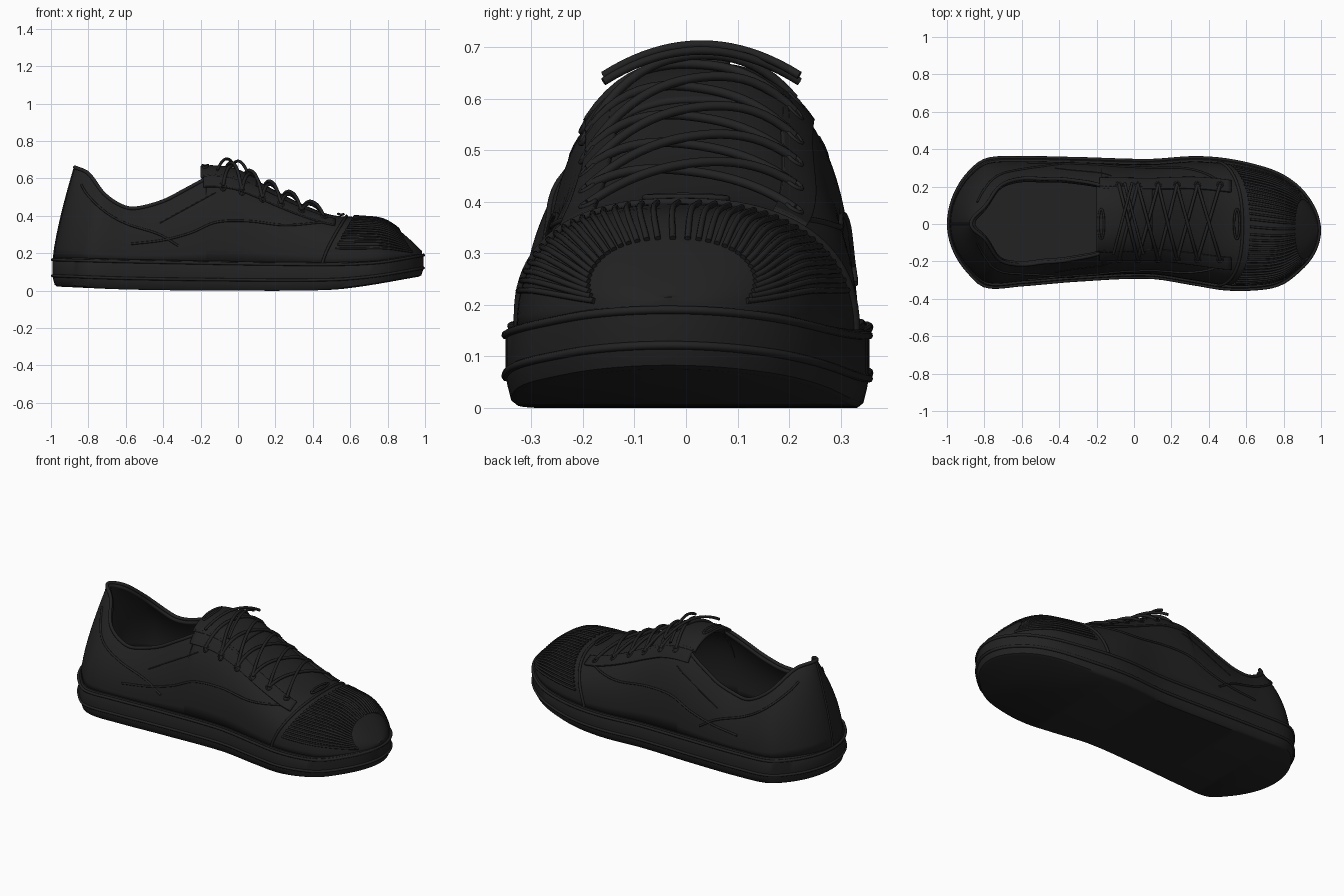
import bpy, bmesh
from math import pi, sin, cos, acos, asin, radians
from mathutils import Vector

if "Cube" in bpy.data.objects:
    bpy.data.objects.remove(bpy.data.objects["Cube"])

black = bpy.data.materials.new("matte black")
black.use_nodes = True
COL = (0.016, 0.016, 0.016, 1)
black.diffuse_color = COL
black.node_tree.nodes["Principled BSDF"].inputs["Base Color"].default_value = COL


def curve_fn(keys):
    """Smooth interpolation through (position, value) pairs."""
    keys = sorted(keys)
    n = len(keys)

    def slope(i):
        a, b = keys[max(i - 1, 0)], keys[min(i + 1, n - 1)]
        return (b[1] - a[1]) / (b[0] - a[0])

    def f(x):
        x = min(max(x, keys[0][0]), keys[-1][0])
        i = 0
        while i < n - 2 and x > keys[i + 1][0]:
            i += 1
        (x0, y0), (x1, y1) = keys[i], keys[i + 1]
        d = x1 - x0
        t = (x - x0) / d
        return ((1 + 2 * t) * (1 - t) ** 2 * y0 + t * (1 - t) ** 2 * d * slope(i)
                + t * t * (3 - 2 * t) * y1 + t * t * (t - 1) * d * slope(i + 1))
    return f


# Plan outline: x, left edge, right edge
PLAN = [(-1, 0, 0), (-.97, .15, -.14), (-.9, .265, -.25), (-.8, .345, -.335), (-.6, .357, -.327),
        (-.3, .352, -.302), (.08, .342, -.287), (.32, .357, -.322), (.5, .345, -.35),
        (.7, .3, -.345), (.8, .26, -.318), (.89, .195, -.25), (.95, .12, -.185), (1, -.035, -.035)]
left_t = curve_fn([(acos(x), l) for x, l, r in PLAN])
right_t = curve_fn([(acos(x), r) for x, l, r in PLAN])
sole_low = curve_fn([(-1, .022), (-.6, .006), (0, 0), (.5, .004), (.7, .025), (1, .075)])
sole_top = curve_fn([(-1, .178), (-.5, .166), (.4, .152), (.75, .16), (1, .2)])
ridge = curve_fn([(-1, .7), (-.8, .655), (-.6, .605), (-.4, .625), (-.17, .66), (-.02, .645), (.1, .59),
                  (.2, .535), (.35, .46), (.5, .405), (.65, .393), (.76, .382), (.82, .355), (.88, .308),
                  (.94, .255), (.98, .215)])
collar = curve_fn([(-.985, .66), (-.9, .625), (-.78, .52), (-.66, .455), (-.57, .44),
                   (-.4, .48), (-.28, .54), (-.17, .6)])
POW, LEN, WID, MOUTH = 2.5, .985, .935, -.17


def lean(x):
    """Forward tilt of the heel walls."""
    t = min(max((-.3 - x) / .67, 0), 1)
    return .235 * t * t * (3 - 2 * t)


def pinch(x):
    """Narrowing of the walls towards the collar."""
    return min(max(1.2 * (MOUTH - x), 0), .4)


def section(x):
    """Centre, half width, base and height of the upper at x."""
    t = acos(min(max(x / LEN, -1), 1))
    l, r = left_t(t) * WID, right_t(t) * WID
    zb = sole_top(x) - .01
    return (l + r) / 2, (l - r) / 2, zb, max(ridge(x) - zb, .02)


def surf(x, a, off=0):
    """Point on the upper; a runs from the right (0) over the top to the left (pi)."""
    c, w, zb, h = section(x)
    ca, sa = cos(a), max(sin(a), 0)
    u = sa ** (2 / POW)
    v = -abs(ca) ** (2 / POW) * (1 if ca > 0 else -1) * (1 - pinch(x) * u * u)
    nrm = Vector((0, -ca * h, sa * w + 1e-5)).normalized() * off
    return Vector((x + lean(x) * u ** 1.3 * h, c + w * v, zb + h * u)) + nrm


def side_point(x, z, side, off=.002):
    x0 = x - lean(x) * (z - .17)
    c, w, zb, h = section(x0)
    a = asin(min(max((z - zb) / h, 0), 1) ** (POW / 2))
    return surf(x0, a if side < 0 else pi - a, off)


def top_point(x, y, lift):
    c, w, zb, h = section(x)
    v = min(abs((y - c) / w), 1)
    return Vector((x, y, zb + h * (1 - v ** POW) ** (1 / POW) + lift))


def finish(ob, name, angle=40):
    ob.name = ob.data.name = name
    ob.data.materials.clear()
    ob.data.materials.append(black)
    bpy.ops.object.select_all(action='DESELECT')
    ob.select_set(True)
    bpy.context.view_layer.objects.active = ob
    bpy.ops.object.shade_smooth_by_angle(angle=radians(angle))
    return ob


def grid(name, rows, skip=lambda i, j: False, thick=0, closed=False, solid=False):
    bm = bmesh.new()
    vs = [[bm.verts.new(p) for p in row] for row in rows]
    m = len(rows[0])
    for i in range(len(rows) - 1):
        for j in range(m if closed else m - 1):
            if not skip(i, j):
                k = (j + 1) % m
                bm.faces.new((vs[i][j], vs[i + 1][j], vs[i + 1][k], vs[i][k]))
    if solid:  # cap both ends with strips running across the shoe
        for ring in (vs[0], vs[-1]):
            for j in range(m // 2):
                q = list(dict.fromkeys((ring[j], ring[j + 1], ring[(m - j - 1) % m], ring[(m - j) % m])))
                if len(q) > 2:
                    bm.faces.new(q)
    bmesh.ops.remove_doubles(bm, verts=bm.verts, dist=.0002)
    if solid:
        bmesh.ops.recalc_face_normals(bm, faces=bm.faces)
    me = bpy.data.meshes.new(name)
    bm.to_mesh(me)
    bm.free()
    ob = bpy.data.objects.new(name, me)
    bpy.context.collection.objects.link(ob)
    if thick:
        mod = ob.modifiers.new("thickness", 'SOLIDIFY')
        mod.thickness, mod.offset = thick, -1
    return finish(ob, name)


def tube(name, pts, radius, closed=False):
    cu = bpy.data.curves.new(name, 'CURVE')
    cu.dimensions = '3D'
    cu.bevel_depth, cu.bevel_resolution, cu.use_fill_caps = radius, 2, True
    sp = cu.splines.new('POLY')
    sp.points.add(len(pts) - 1)
    for p, q in zip(sp.points, pts):
        p.co = (*q, 1)
    sp.use_cyclic_u = closed
    ob = bpy.data.objects.new(name, cu)
    bpy.context.collection.objects.link(ob)
    bpy.ops.object.select_all(action='DESELECT')
    ob.select_set(True)
    bpy.context.view_layer.objects.active = ob
    bpy.ops.object.convert(target='MESH')
    return finish(bpy.context.object, name, 60)


def steps(a, b, n):
    return [a + (b - a) * i / n for i in range(n + 1)]


# Sole with two raised bands
def sole_ring(inset, frac, n=120):
    ring = []
    for i in range(n):
        t = 2 * pi * i / n
        x = cos(t)
        y = left_t(t) if t <= pi else right_t(2 * pi - t)
        lo, hi = sole_low(x), sole_top(x)
        ring.append(Vector((x * (.992 - inset), y * (.995 - 2.5 * inset), lo + (hi - lo) * frac)))
    return ring


grid("sole", [sole_ring(d, f) for d, f in ((.025, 0), (.012, .06), (.004, .25), (0, .4), (0, .9), (.012, 1))],
     closed=True, solid=True)
for name, f in (("upper_sole_band", .92), ("lower_sole_band", .37)):
    tube(name, sole_ring(0, f), .008, True)

# Upper: arched sections, left open behind the tongue
xs = sorted([LEN * cos(pi * i / 90) for i in range(91)] + [MOUTH - .003, MOUTH + .003])
M = 18
rows = []
for x in xs:
    c, w, zb, h = section(x)
    end = pi / 2 if x > MOUTH else asin(min((collar(x) - zb) / h, 1) ** (POW / 2))
    half = steps(0, end, M)
    rows.append([surf(x, a) for a in half] + [surf(x, pi - a) for a in reversed(half)])
grid("upper", rows, lambda i, j: j == M and xs[i] < MOUTH, thick=.024)
rim = [r for r, x in zip(rows, xs) if x < MOUTH]
tube("collar_rim", [r[M] for r in reversed(rim)] + [r[M + 1] for r in rim[1:]], .01)
tube("heel_seam", rows[0][:M + 1], .006)


# Overlay panels following the upper
def patch(name, x0, x1, a0, a1, n=30, m=24):
    angles = steps(a0, a1, m)
    grid(name, [[surf(x, a, .01) for a in angles] for x in steps(x0, x1, n)], thick=.014)


patch("tongue", -.2, .1, 1.05, pi - 1.05)
patch("right_eyestay", -.185, .52, .84, 1.1)
patch("left_eyestay", -.185, .52, pi - 1.1, pi - .84)
for name, x in (("tongue_tab", -.175), ("lace_keeper", .55)):
    tube(name, [top_point(x + .015 * cos(t), .08 * sin(t), .012) for t in steps(0, 2 * pi, 24)[:-1]], .006, True)


# Toe cap: raised edge, and ribs fanning around a plain tip
def cap_edge(a):
    return .45 + .13 * sin(a)


tube("toe_cap_edge", [surf(cap_edge(a), a, .003) for a in steps(0, pi, 48)], .008)
for i, a in enumerate(steps(.08 * pi, .92 * pi, 34)):
    tube(f"toe_rib_{i}", [surf(x, a, .004) for x in steps(cap_edge(a) + .04, .955 - .095 * sin(a), 14)], .006)

# Side seams, the same on both sides
wave = curve_fn([(-.57, .25), (-.4, .27), (-.25, .31), (-.12, .365), (.05, .372), (.25, .35), (.46, .365)])
counter = curve_fn([(-.86, .61), (-.82, .53), (-.72, .43), (-.6, .36), (-.42, .3), (-.32, .24)])
for side, s in (("right", -1), ("left", 1)):
    tube(side + "_wave_seam", [side_point(x, wave(x), s) for x in steps(-.57, .46, 40)], .006)
    tube(side + "_heel_counter_seam", [side_point(x, counter(x), s) for x in steps(-.84, -.32, 24)], .006)
    tube(side + "_quarter_seam", [side_point(x, .36 + .55 * (x + .42), s, 0) for x in steps(-.42, -.12, 10)], .003)

# Criss-cross laces, eyelets and bow
holes = [-.08, .02, .13, .23, .34, .46]
mid, reach = .01, .2
for i, x in enumerate(holes):
    for side, s in (("right", -1), ("left", 1)):
        y = mid + s * reach
        tube(f"{side}_eyelet_{i}", [top_point(x + .014 * cos(t), y + .014 * sin(t), .012)
                                    for t in steps(0, 2 * pi, 12)[:-1]], .005, True)
        if i < len(holes) - 1:
            tube(f"{side}_lace_{i}", [top_point(x + (holes[i + 1] - x) * t, mid + s * reach * (1 - 2 * t),
                                                .012 + (.016 + .008 * s) * sin(pi * t)) for t in steps(0, 1, 20)], .009)
for i, x in enumerate((-.06, .0)):
    tube(f"bow_lace_{i}", [Vector((x + .05 * t * (1 - 2 * i), .03 + .19 * t, .705 - .012 * i - .06 * t * t))
                           for t in steps(-1, 1, 20)], .008)
